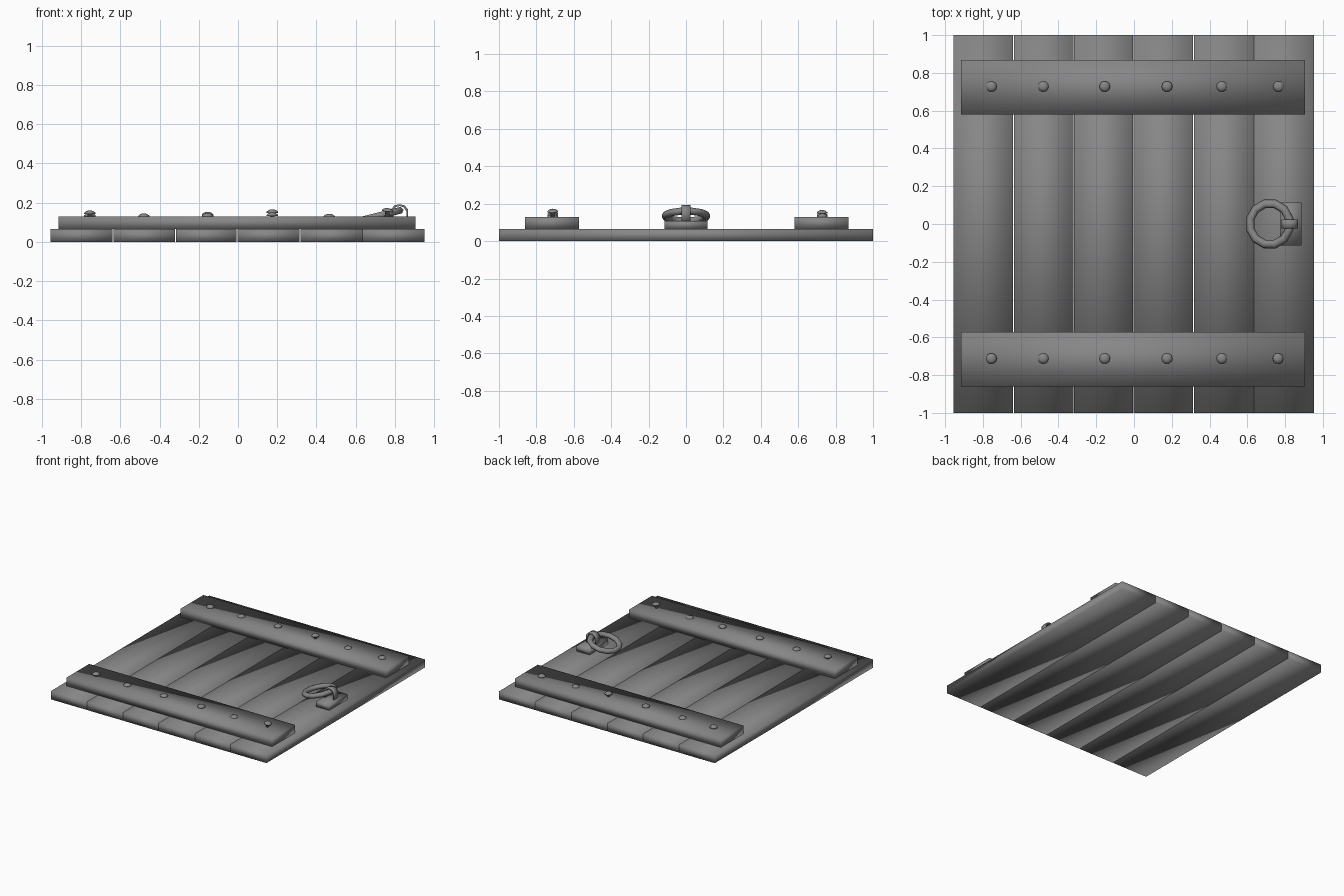
import bpy, bmesh
from math import radians, pi, cos, sin

if "Cube" in bpy.data.objects:
    bpy.data.objects.remove(bpy.data.objects["Cube"])

dark = bpy.data.materials.new("dark_grey")
dark.diffuse_color = (0.24, 0.24, 0.24, 1)
dark.use_nodes = True
dark.node_tree.nodes["Principled BSDF"].inputs["Base Color"].default_value = dark.diffuse_color


def new_object(name, bm):
    bmesh.ops.recalc_face_normals(bm, faces=bm.faces)
    for f in bm.faces:
        f.smooth = True  # the whole model is softly shaded
    mesh = bpy.data.meshes.new(name)
    bm.to_mesh(mesh)
    bm.free()
    mesh.materials.append(dark)
    ob = bpy.data.objects.new(name, mesh)
    bpy.context.collection.objects.link(ob)
    return ob


def box(name, x0, x1, y0, y1, z0, z1):
    bm = bmesh.new()
    bmesh.ops.create_cube(bm, size=1)
    for v in bm.verts:
        v.co.x = x0 if v.co.x < 0 else x1
        v.co.y = y0 if v.co.y < 0 else y1
        v.co.z = z0 if v.co.z < 0 else z1
    return new_object(name, bm)


def sweep(name, rings, close=False):
    """Skin a list of equal-length point rings."""
    bm = bmesh.new()
    rows = [[bm.verts.new(p) for p in r] for r in rings]
    n = len(rows[0])
    for i in range(len(rows) if close else len(rows) - 1):
        a, b = rows[i], rows[(i + 1) % len(rows)]
        for j in range(n):
            bm.faces.new((a[j], a[(j + 1) % n], b[(j + 1) % n], b[j]))
    if not close:
        bm.faces.new(rows[0])
        bm.faces.new(rows[-1])
    return new_object(name, bm)


# six planks with narrow seams, the last pair butted together
seams = [-0.955, -0.638, -0.319, -0.004, 0.316, 0.634, 0.952]
gaps = [0, 0.0025, 0.0025, 0.0025, 0.0025, 0, 0]
for i in range(6):
    box("plank", seams[i] + gaps[i], seams[i + 1] - gaps[i + 1], -1, 1, 0, 0.065)

# two cross battens
for y in (-0.717, 0.725):
    box("batten", -0.915, 0.904, y - 0.144, y + 0.144, 0.065, 0.13)


# nails: thin shank with a domed head
def nail(x, y, top, tilt):
    profile = [(0.012, 0.10 - top), (0.012, -0.018), (0.029, -0.018),
               (0.029, -0.012), (0.018, -0.003), (0.008, 0.0)]
    rings = [[(r * cos(k * pi / 5), r * sin(k * pi / 5), z) for k in range(10)]
             for r, z in profile]
    ob = sweep("nail", rings)
    ob.location = (x, y, top)
    ob.rotation_euler = (0, radians(tilt), 0)


nail_x = [-0.755, -0.48, -0.155, 0.175, 0.465, 0.765]
rows = {-0.712: [0.16, 0.145, 0.147, 0.15, 0.143, 0.172],
        0.728: [0.148, 0.145, 0.153, 0.166, 0.143, 0.147]}
for y, tops in rows.items():
    for x, top in zip(nail_x, tops):
        nail(x, y, top, 8 if top > 0.17 else 0)

# handle back plate
box("handle_plate", 0.772, 0.886, -0.115, 0.115, 0.065, 0.108)

# pull ring, hanging at an angle from the staple
R, r = 0.11, 0.023
rings = []
for i in range(12):
    a = 2 * pi * (i + 0.5) / 12
    rings.append([((R + r * cos(b)) * cos(a), (R + r * cos(b)) * sin(a), 0.85 * r * sin(b))
                  for b in (k * pi / 3 for k in range(6))])
ring = sweep("pull_ring", rings, close=True)
ring.location = (0.719, 0, 0.134)
ring.rotation_euler = (0, radians(-14), 0)

# bent strap staple over the ring
outer = [(0.78, 0.10), (0.78, 0.165), (0.797, 0.187), (0.825, 0.192),
         (0.85, 0.186), (0.867, 0.165), (0.867, 0.10)]
inner = [(0.824 + (x - 0.824) * 0.8, z if z < 0.11 else z - 0.009) for x, z in outer]
sweep("staple", [[(xo, -0.025, zo), (xo, 0.025, zo), (xi, 0.025, zi), (xi, -0.025, zi)]
                 for (xo, zo), (xi, zi) in zip(outer, inner)])
